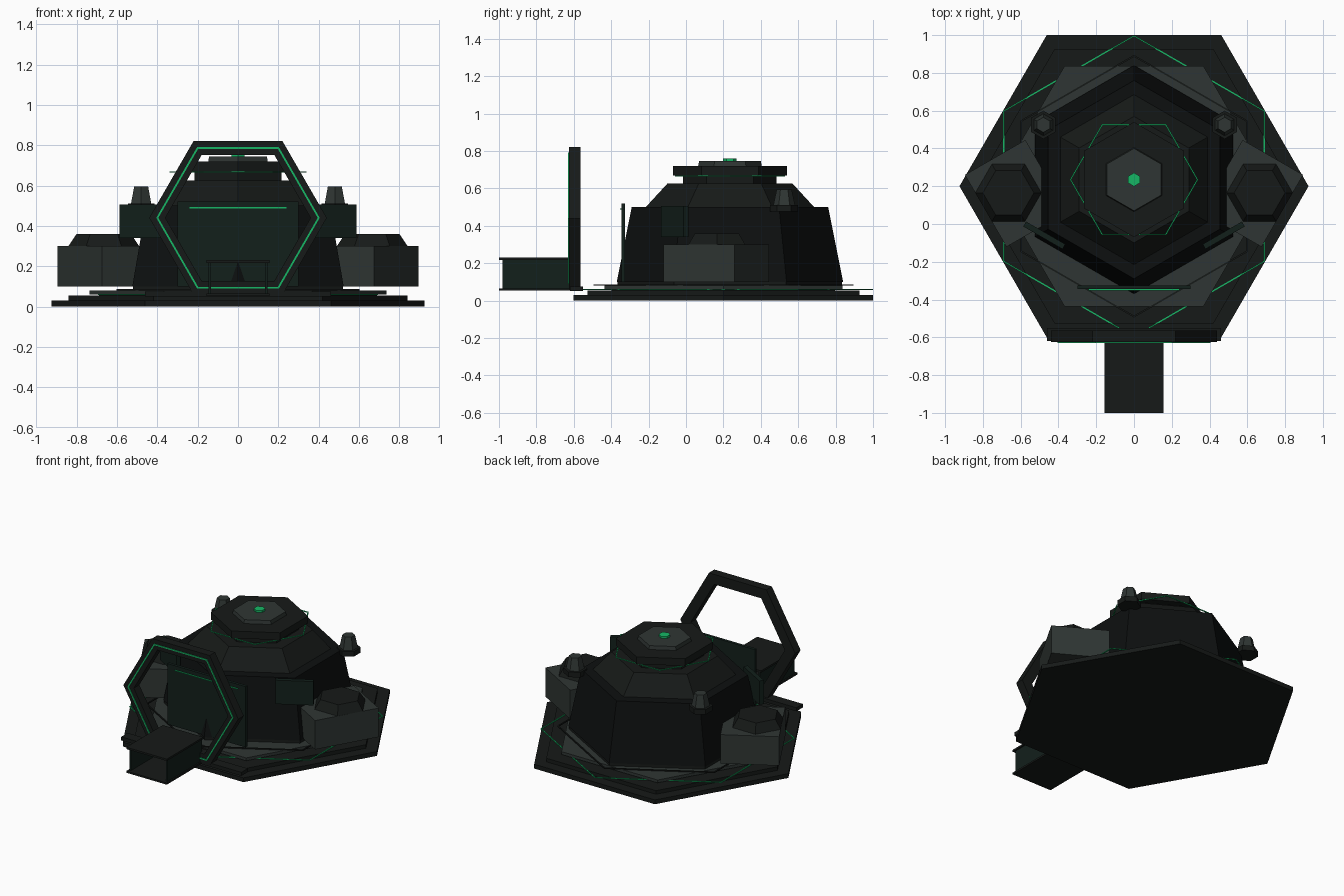
import bpy, bmesh
from math import sin, cos, pi, radians
from mathutils import Matrix

if "Cube" in bpy.data.objects:
    bpy.data.objects.remove(bpy.data.objects["Cube"])


def material(name, rgb):
    m = bpy.data.materials.new(name)
    m.diffuse_color = (*rgb, 1)
    m.use_nodes = True
    m.node_tree.nodes["Principled BSDF"].inputs["Base Color"].default_value = m.diffuse_color
    return m


HULL = material("hull_black", (0.008, 0.010, 0.009))
DARK = material("deep_black", (0.004, 0.005, 0.005))
GREY = material("dark_grey", (0.028, 0.036, 0.033))
TEAL = material("dark_teal", (0.006, 0.014, 0.011))
GLOW = material("green_glow", (0.008, 0.47, 0.13))
POINT = pi / 2   # hexagon with a corner towards y
FLAT = 0         # hexagon with a corner towards x


def finish(name, bm, mat, matrix=Matrix()):
    bmesh.ops.recalc_face_normals(bm, faces=bm.faces[:])
    mesh = bpy.data.meshes.new(name)
    bm.to_mesh(mesh)
    bm.free()
    mesh.materials.append(mat)
    ob = bpy.data.objects.new(name, mesh)
    ob.matrix_world = matrix
    bpy.context.collection.objects.link(ob)
    return ob


def loop(bm, r, z, start):
    return [bm.verts.new((r * cos(start + i * pi / 3), r * sin(start + i * pi / 3), z))
            for i in range(6)]


def bridge(bm, a, b):
    for i in range(6):
        j = (i + 1) % 6
        bm.faces.new((a[i], a[j], b[j], b[i]))


def hexa(name, center, r0, r1, z0, z1, mat, start=POINT):
    """Hexagonal prism or frustum."""
    bm = bmesh.new()
    a, b = loop(bm, r0, z0, start), loop(bm, r1, z1, start)
    bridge(bm, a, b)
    bm.faces.new(a)
    bm.faces.new(b)
    return finish(name, bm, mat, Matrix.Translation((*center, 0)))


def hex_ring(name, matrix, r_out, r_in, z0, z1, mat, start=FLAT):
    """Open hexagonal frame."""
    bm = bmesh.new()
    loops = [loop(bm, r, z, start) for r, z in
             ((r_out, z0), (r_out, z1), (r_in, z1), (r_in, z0))]
    for i in range(4):
        bridge(bm, loops[i], loops[(i + 1) % 4])
    return finish(name, bm, mat, matrix)


def box(name, lo, hi, mat, turn=0):
    size = [b - a for a, b in zip(lo, hi)]
    mid = [(a + b) / 2 for a, b in zip(lo, hi)]
    bm = bmesh.new()
    bmesh.ops.create_cube(bm, size=1)
    bmesh.ops.scale(bm, vec=size, verts=bm.verts[:])
    return finish(name, bm, mat, Matrix.Translation(mid) @ Matrix.Rotation(radians(turn), 4, 'Z'))


BASE = (0, 0.2)
CORE = (0, 0.235)
at_base = Matrix.Translation((*BASE, 0))
at_core = Matrix.Translation((*CORE, 0))

# Stepped hexagonal base
hexa("base_plate", BASE, 0.924, 0.924, 0.0, 0.03, HULL, FLAT)
hexa("middle_plate", BASE, 0.84, 0.84, 0.03, 0.055, HULL, FLAT)
hexa("upper_plate", BASE, 0.735, 0.735, 0.06, 0.08, GREY, FLAT)
hexa("plate_spacer", BASE, 0.69, 0.69, 0.055, 0.06, HULL, FLAT)
hex_ring("base_light_line", at_base, 0.80, 0.792, 0.057, 0.062, GLOW, POINT)
hex_ring("base_trim_line", at_base, 0.695, 0.685, 0.08, 0.087, HULL, POINT)

# Main hull, sloped roof and cap
hexa("hull_foot", CORE, 0.60, 0.60, 0.08, 0.10, HULL)
hexa("hull", CORE, 0.605, 0.525, 0.10, 0.50, DARK)
hexa("roof", CORE, 0.45, 0.335, 0.50, 0.625, HULL)
hexa("roof_neck", CORE, 0.25, 0.25, 0.625, 0.67, HULL)
hexa("roof_disc", CORE, 0.305, 0.305, 0.67, 0.72, HULL)
hex_ring("roof_light_line", at_core, 0.34, 0.332, 0.664, 0.669, GLOW)
hexa("cap", CORE, 0.17, 0.165, 0.72, 0.745, GREY)
hexa("beacon", CORE, 0.036, 0.036, 0.745, 0.76, GLOW)

# Front wall panel and its light strip
box("front_panel", (-0.30, -0.345, 0.10), (0.30, -0.325, 0.52), TEAL)
box("front_light_strip", (-0.24, -0.352, 0.487), (0.24, -0.345, 0.493), GLOW)

# Entrance frame, standing upright
gate = Matrix.Translation((0, -0.555, 0.44)) @ Matrix.Rotation(pi / 2, 4, 'X')
hex_ring("gate_frame", gate, 0.44, 0.36, 0.01, 0.07, HULL)
hex_ring("gate_light_line", gate, 0.405, 0.395, 0.068, 0.075, GLOW)
box("gate_sill", (-0.46, -0.62, 0.05), (0.46, -0.55, 0.075), HULL)

# Entrance tunnel, open at the front
box("tunnel_floor", (-0.155, -1.0, 0.053), (0.155, -0.60, 0.065), HULL)
box("tunnel_roof", (-0.155, -1.0, 0.217), (0.155, -0.60, 0.23), HULL)

for side, s in (("right", 1), ("left", -1)):
    box(f"tunnel_wall_{side}", (s * 0.14 - 0.006, -0.98, 0.065),
        (s * 0.14 + 0.006, -0.60, 0.217), TEAL)
    # Side pods with hexagonal lids
    box(f"pod_{side}", (s * 0.625 - 0.185, -0.058, 0.10),
        (s * 0.625 + 0.185, 0.382, 0.30), GREY, -30 * s)
    hexa(f"pod_lid_{side}", (s * 0.665, 0.165), 0.175, 0.135, 0.30, 0.36, HULL, FLAT)
    # Window panels on the slanted front walls
    box(f"window_{side}", (s * 0.475 - 0.12, -0.075, 0.34),
        (s * 0.475 + 0.12, -0.045, 0.505), TEAL, 30 * s)
    # Small masts at the rear corners
    hexa(f"mast_base_{side}", (s * 0.48, 0.525), 0.075, 0.075, 0.475, 0.51, HULL)
    hexa(f"mast_{side}", (s * 0.48, 0.525), 0.058, 0.04, 0.51, 0.595, GREY)
